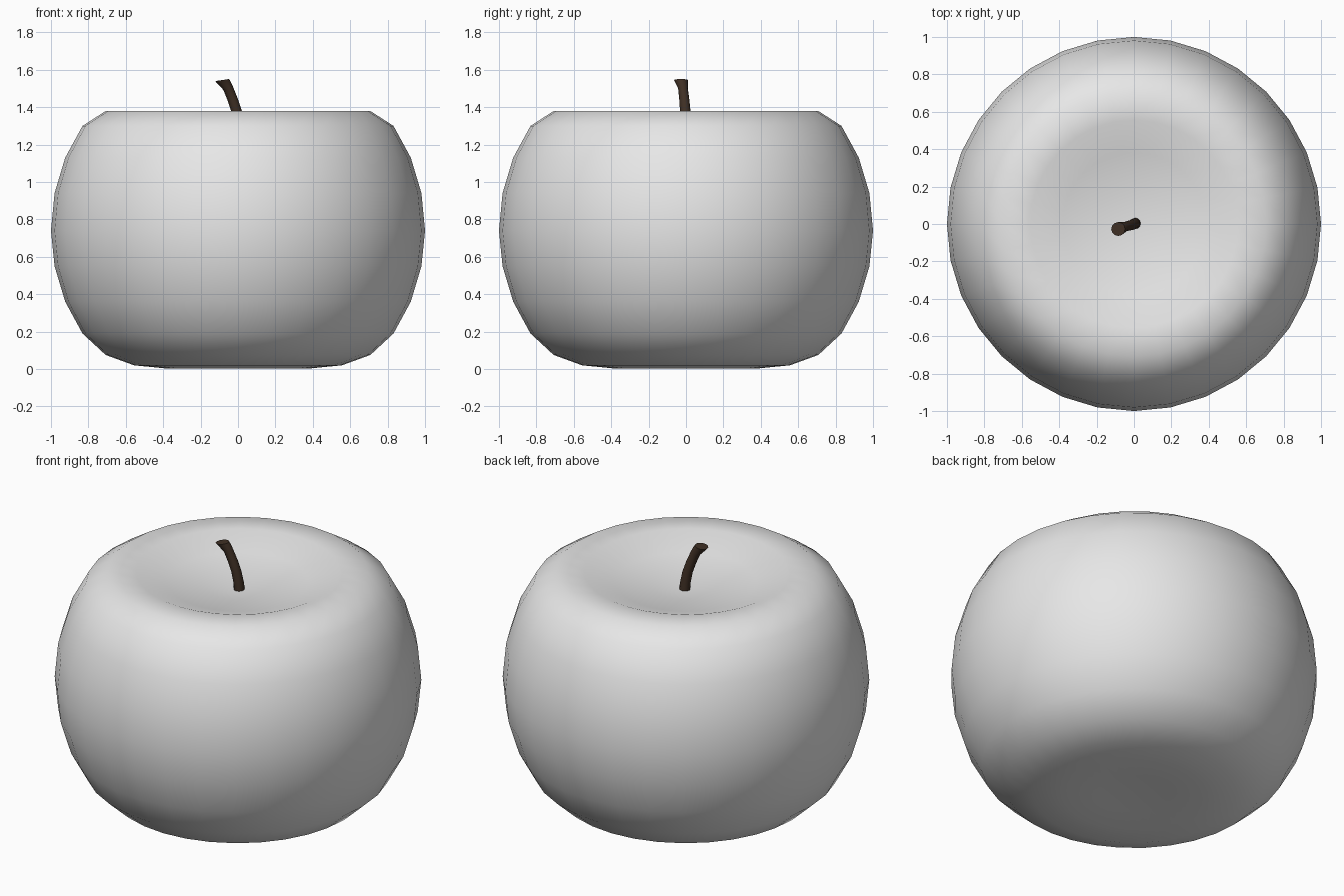
import bpy, bmesh, math
from mathutils import Vector

if "Cube" in bpy.data.objects:
    bpy.data.objects.remove(bpy.data.objects["Cube"], do_unlink=True)


def make_material(name, rgb, roughness):
    mat = bpy.data.materials.new(name)
    mat.use_nodes = True
    color = (*rgb, 1)
    mat.diffuse_color = color
    shader = mat.node_tree.nodes["Principled BSDF"]
    shader.inputs["Base Color"].default_value = color
    shader.inputs["Roughness"].default_value = roughness
    return mat


def loft(name, rings, sides, mat, angle):
    """Skin rings of (center, radius, tilt); a zero radius makes a pole."""
    bm = bmesh.new()
    loops = []
    for center, radius, tilt in rings:
        center = Vector(center)
        if radius == 0:
            loops.append([bm.verts.new(center)] * sides)
            continue
        loop = []
        for i in range(sides):
            a = math.tau * i / sides
            x, y = radius * math.cos(a), radius * math.sin(a)
            loop.append(bm.verts.new(center + Vector((x, y, x * tilt))))
        loops.append(loop)
    for low, high in zip(loops, loops[1:]):
        for i in range(sides):
            j = (i + 1) % sides
            corners = dict.fromkeys((low[i], low[j], high[j], high[i]))
            bm.faces.new(list(corners))
    for loop in (loops[0], loops[-1]):
        if loop[0] != loop[1]:
            bm.faces.new(loop)
    bmesh.ops.recalc_face_normals(bm, faces=bm.faces)
    mesh = bpy.data.meshes.new(name)
    bm.to_mesh(mesh)
    bm.free()
    mesh.materials.append(mat)
    obj = bpy.data.objects.new(name, mesh)
    bpy.context.collection.objects.link(obj)
    bpy.ops.object.select_all(action='DESELECT')
    obj.select_set(True)
    bpy.context.view_layer.objects.active = obj
    bpy.ops.object.shade_smooth_by_angle(angle=math.radians(angle))
    return obj


skin = make_material("pale grey skin", (0.8, 0.8, 0.8), 0.5)
bark = make_material("dark brown stem", (0.05, 0.029, 0.018), 0.7)

# Fruit body: squashed sphere with a dimple above; heights from bottom to top
heights = [0.02, 0.01, 0.003, 0.02, 0.075, 0.19, 0.36, 0.55, 0.74,
           0.94, 1.13, 1.30, 1.38, 1.38, 1.318, 1.302, 1.27]
last = len(heights) - 1
body_rings = []
for k, z in enumerate(heights):
    radius = 0 if k in (0, last) else math.sin(math.pi * k / last)
    body_rings.append(((0, 0, z), radius, 0))
loft("fruit_body", body_rings, 32, skin, 80)

# Stem: leaning tube that flares at the cut end
stem_rings = [
    ((0.008, 0.004, 1.24), 0.030, 0),
    ((0.004, 0.002, 1.31), 0.029, 0),
    ((-0.008, -0.004, 1.38), 0.028, 0.1),
    ((-0.028, -0.009, 1.44), 0.027, 0.2),
    ((-0.052, -0.016, 1.50), 0.026, 0.3),
    ((-0.073, -0.023, 1.53), 0.033, 0.25),
    ((-0.085, -0.027, 1.545), 0.037, 0.15),
]
loft("stem", stem_rings, 12, bark, 50)
